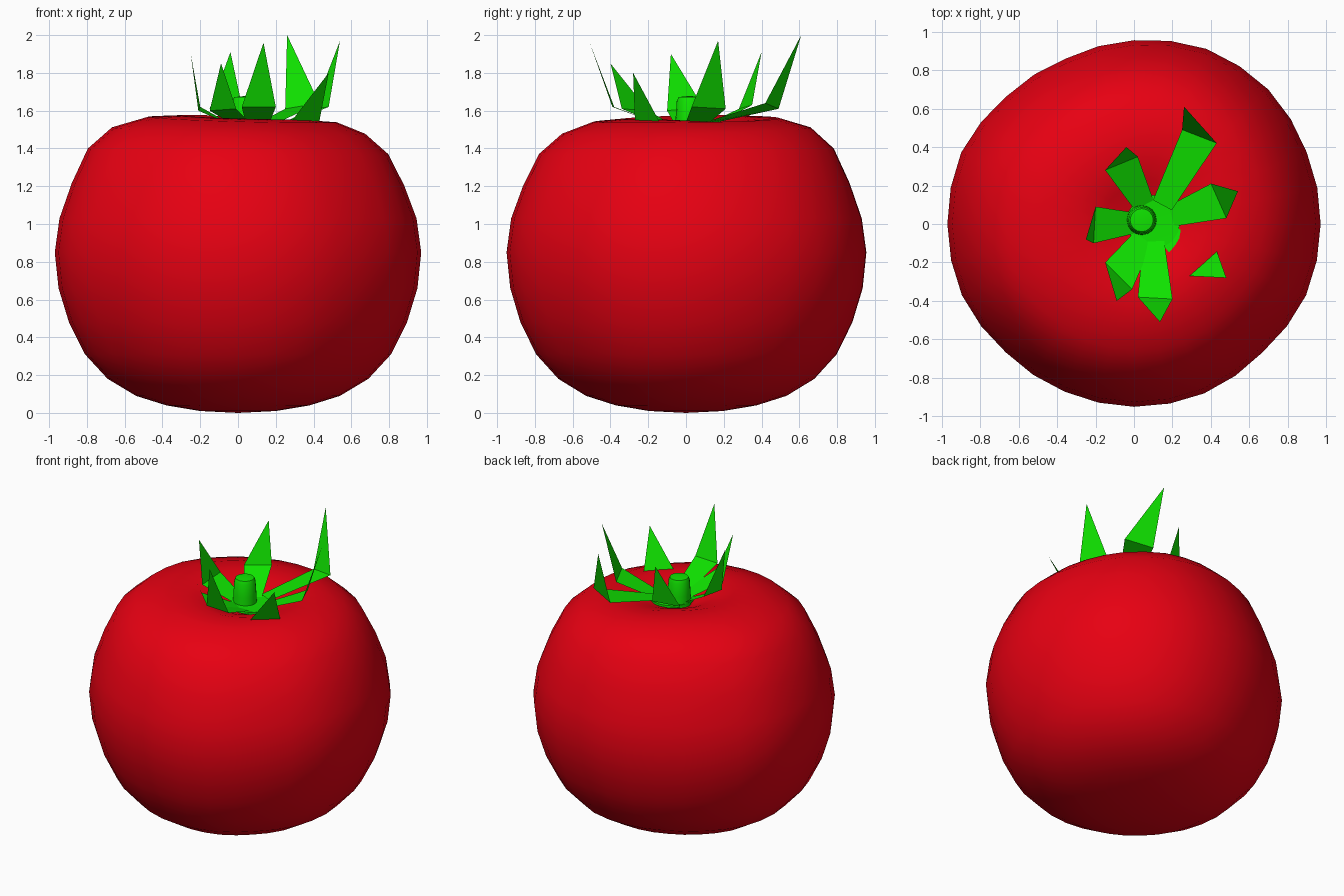
import bpy, math
from mathutils import Vector

if "Cube" in bpy.data.objects:
    bpy.data.objects.remove(bpy.data.objects["Cube"])


def material(name, color):
    m = bpy.data.materials.new(name)
    m.diffuse_color = color
    m.use_nodes = True
    m.node_tree.nodes["Principled BSDF"].inputs["Base Color"].default_value = m.diffuse_color
    return m


red = material("red_skin", (0.80, 0.0, 0.006, 1))
green = material("green_leaf", (0.005, 0.78, 0.0, 1))


def make(name, verts, faces, mat, smooth=None):
    me = bpy.data.meshes.new(name)
    me.from_pydata([tuple(v) for v in verts], [], faces)
    me.update()
    ob = bpy.data.objects.new(name, me)
    bpy.context.collection.objects.link(ob)
    me.materials.append(mat)
    if smooth:
        bpy.context.view_layer.objects.active = ob
        ob.select_set(True)
        bpy.ops.object.shade_smooth_by_angle(angle=math.radians(smooth))
        ob.select_set(False)
    return ob


def lathe(name, profile, seg, place, mat, smooth):
    """Revolve (r, z) pairs; the first and last lie on the axis."""
    verts = [place(0, profile[0][1], 0)]
    for r, z in profile[1:-1]:
        verts += [place(r, z, 2 * math.pi * i / seg) for i in range(seg)]
    verts.append(place(0, profile[-1][1], 0))
    last, rings, faces = len(verts) - 1, len(profile) - 2, []
    for i in range(seg):
        j = (i + 1) % seg
        faces.append((0, 1 + j, 1 + i))
        for k in range(rings - 1):
            a, b = 1 + k * seg, 1 + (k + 1) * seg
            faces.append((a + i, a + j, b + j, b + i))
        top = 1 + (rings - 1) * seg
        faces.append((top + i, top + j, last))
    return make(name, verts, faces, mat, smooth)


# Fruit: slightly lopsided outline, dimple shifted and shoulder tilted
outline = [0.97, 0.972, 0.988, 0.985, 0.955, 0.93, 0.938, 0.972,
           0.97, 0.968, 0.943, 0.943, 0.95, 0.953, 0.944, 0.968]


def fruit_point(r, z, a):
    t = a / (math.pi / 8)
    i, f = int(t) % 16, t - int(t)
    k = (outline[i] * (1 - f) + outline[(i + 1) % 16] * f) / 0.97
    x, y = r * k * math.cos(a), r * k * math.sin(a)
    if z > 1.1:
        w = min(1, (z - 1.1) / 0.4)
        x += 0.08 * w * max(0, 1 - r / 0.7)
        z += 0.026 * w * (y - x)
        # the dimple runs out lower toward the back right
        ease = max(0, 1 - abs(r - 0.32) / 0.25)
        z -= 0.03 * ease * max(0, math.cos(a - 0.95)) ** 2
    return (x, y, z)


fruit = [(0, 0), (0.2, 0.01), (0.38, 0.04), (0.54, 0.09), (0.69, 0.18),
         (0.81, 0.31), (0.895, 0.48), (0.95, 0.66), (0.97, 0.85),
         (0.945, 1.03), (0.88, 1.21), (0.795, 1.385), (0.67, 1.495),
         (0.5, 1.555), (0.34, 1.567), (0.22, 1.53), (0.12, 1.485), (0, 1.47)]
lathe("fruit", fruit, 32, fruit_point, red, 60)

# Stem
stem = [(0, 1.45), (0.08, 1.45), (0.075, 1.56), (0.069, 1.65),
        (0.06, 1.672), (0, 1.678)]
lathe("stem", stem, 16,
      lambda r, z, a: (0.04 + r * math.cos(a), 0.02 + r * math.sin(a), z), green, 60)

# Calyx disc
CX, CY = 0.1, 0.01
disc = [(0, 1.47), (0.14, 1.495), (0.14, 1.51), (0, 1.505)]
lathe("calyx", disc, 16,
      lambda r, z, a: (CX + r * math.cos(a), CY + r * math.sin(a), z), green, 30)

# Sepals: two outer bend corners, a raised tip and a root height each
sepals = [
    ((0.43, 0.42, 1.64), (0.25, 0.49, 1.61), (0.26, 0.61, 2.00), 1.53),
    ((0.48, 0.03, 1.62), (0.40, 0.21, 1.61), (0.54, 0.17, 1.97), 1.51),
    ((0.28, -0.27, 1.54), (0.43, -0.14, 1.54), (0.48, -0.28, 1.80), 1.50),
    ((0.02, -0.38, 1.62), (0.20, -0.39, 1.62), (0.135, -0.51, 1.96), 1.51),
    ((-0.15, -0.20, 1.60), (-0.01, -0.34, 1.61), (-0.09, -0.40, 1.85), 1.51),
    ((-0.20, 0.09, 1.62), (-0.21, -0.10, 1.60), (-0.25, -0.08, 1.90), 1.51),
    ((0.02, 0.35, 1.63), (-0.15, 0.28, 1.61), (-0.04, 0.40, 1.91), 1.51),
]
for n, (p, q, tip, z) in enumerate(sepals):
    p, q = Vector(p), Vector(q)
    centre = Vector((CX, CY, z))
    out = (p + q) / 2 - centre
    out.z = 0
    out.normalize()
    side = Vector((-out.y, out.x, 0)) * 0.055
    root = centre + out * 0.1
    make(f"sepal_{n + 1}", [root - side, root + side, q, p, tip],
         [(0, 3, 2, 1), (3, 4, 2)], green)
